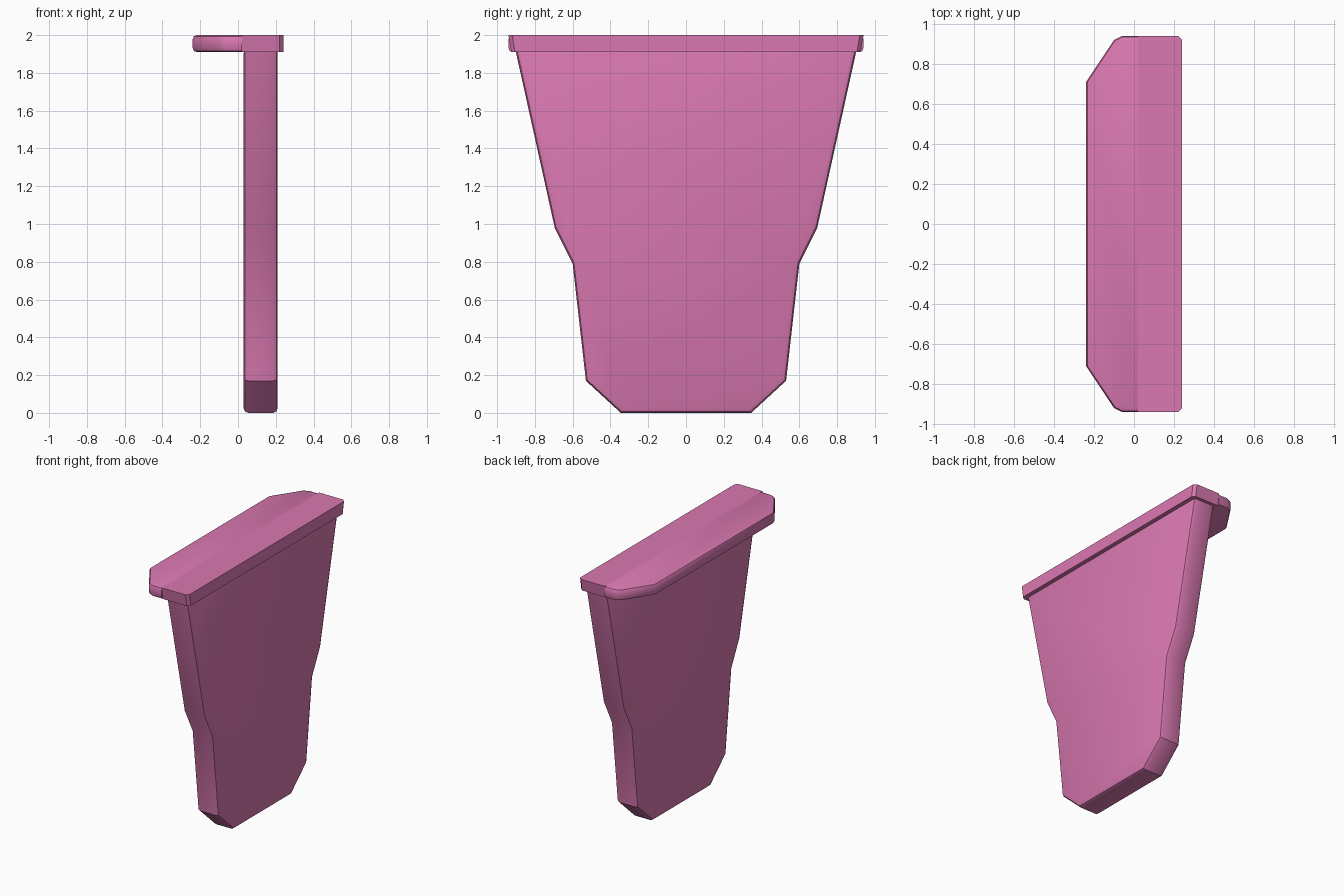
import bpy, bmesh
from mathutils import Vector

if "Cube" in bpy.data.objects:
    bpy.data.objects.remove(bpy.data.objects["Cube"])

pink = bpy.data.materials.new("pink")
pink.diffuse_color = (0.70, 0.19, 0.44, 1)
pink.use_nodes = True
pink.node_tree.nodes["Principled BSDF"].inputs["Base Color"].default_value = pink.diffuse_color


def prism(name, half, start, depth, bevel=0.0, taper=1.0, open_x=None):
    """Extrude a half outline mirrored across y; bevel its rim, except on the plane open_x."""
    pts = [Vector(p) for p in half]
    pts += [Vector((p.x, -p.y, p.z)) for p in reversed(pts)]
    bm = bmesh.new()
    low = [bm.verts.new((p + Vector(start)) * 1.0) for p in pts]
    high = [bm.verts.new(p + Vector(start) + Vector(depth)) for p in pts]
    for v in low:
        v.co.y *= taper
    caps = [bm.faces.new(low), bm.faces.new(high)]
    n = len(pts)
    for i in range(n):
        j = (i + 1) % n
        bm.faces.new((low[i], low[j], high[j], high[i]))
    bmesh.ops.recalc_face_normals(bm, faces=bm.faces)
    if bevel:
        rim = {e for f in caps for e in f.edges}
        rim = [e for e in rim if open_x is None
               or not all(abs(v.co.x - open_x) < 1e-5 for v in e.verts)]
        bmesh.ops.bevel(bm, geom=rim, offset=bevel, segments=2, profile=0.5,
                        affect='EDGES', clamp_overlap=True)
    bmesh.ops.recalc_face_normals(bm, faces=bm.faces)
    mesh = bpy.data.meshes.new(name)
    bm.to_mesh(mesh)
    bm.free()
    obj = bpy.data.objects.new(name, mesh)
    bpy.context.collection.objects.link(obj)
    mesh.materials.append(pink)
    bpy.ops.object.select_all(action='DESELECT')
    obj.select_set(True)
    bpy.context.view_layer.objects.active = obj
    bpy.ops.object.shade_smooth_by_angle(angle=0.6)
    return obj


# Tall tapering panel with soft rim
panel = [(0, 0.345, 0), (0, 0.53, 0.17), (0, 0.60, 0.79),
         (0, 0.695, 0.98), (0, 0.905, 1.93)]
prism("tapered_panel", panel, (0.03, 0, 0), (0.18, 0, 0), bevel=0.025)

# Crisp outer strip of the top ledge, ends leaning outward
strip = [(0.02, 0.94, 0), (0.22, 0.94, 0), (0.24, 0.92, 0)]
prism("ledge_strip", strip, (0, 0, 1.91), (0, 0, 0.09), taper=0.984)

# Overhanging shelf of the top ledge with cut corners and rounded rim
shelf = [(0.02, 0.94, 0), (-0.06, 0.94, 0), (-0.10, 0.92, 0), (-0.24, 0.71, 0)]
prism("ledge_shelf", shelf, (0, 0, 1.91), (0, 0, 0.09), bevel=0.022, open_x=0.02)
